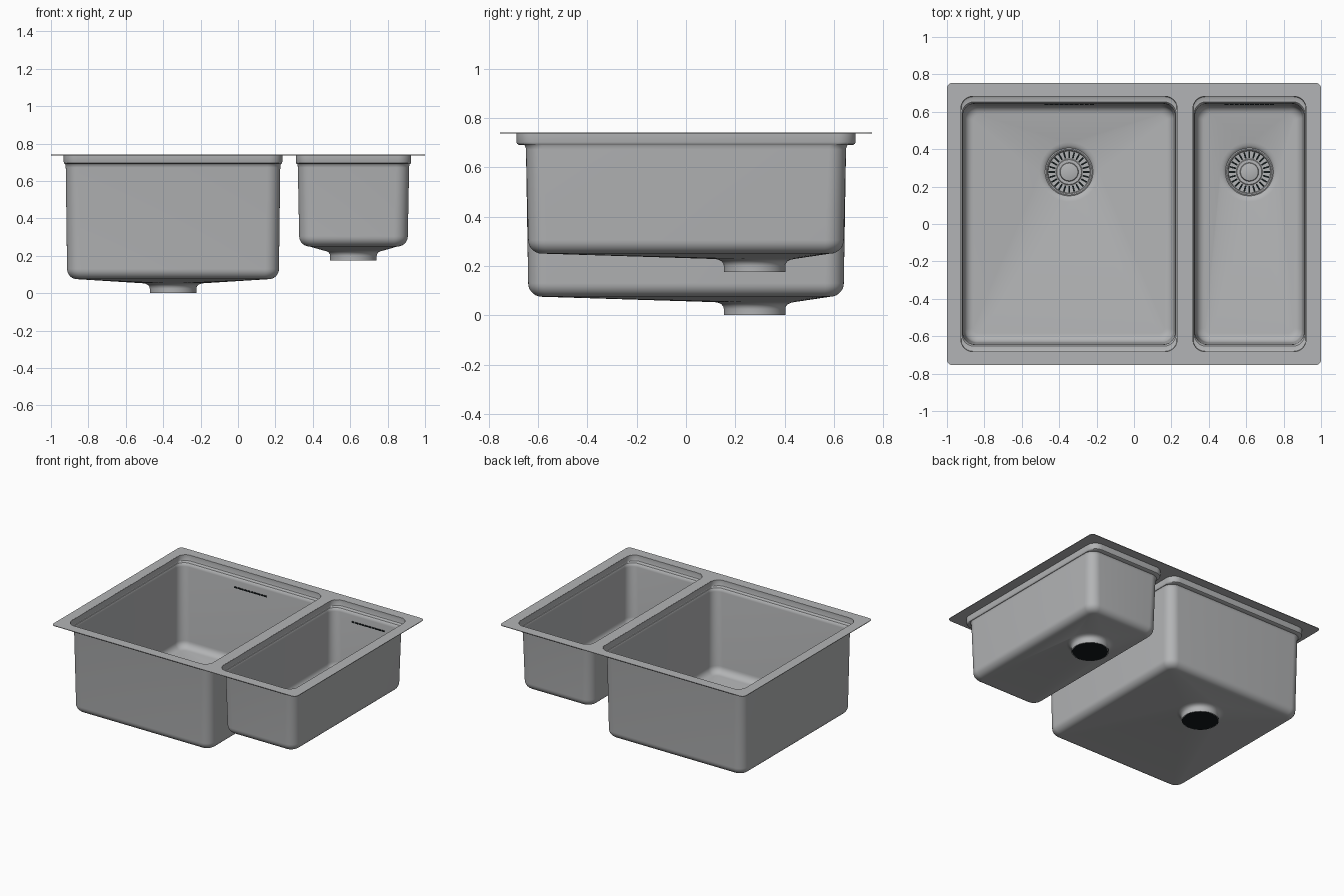
import bpy, bmesh, math
from mathutils import Matrix

if "Cube" in bpy.data.objects:
    bpy.data.objects.remove(bpy.data.objects["Cube"])

TOP = 0.74
THICK = 0.006
N = 9  # segments per rounded corner


def material(name, rgb):
    m = bpy.data.materials.new(name)
    m.diffuse_color = (*rgb, 1)
    m.use_nodes = True
    m.node_tree.nodes["Principled BSDF"].inputs["Base Color"].default_value = m.diffuse_color
    return m


steel = material("brushed steel", (0.45, 0.457, 0.465))
dark = material("dark opening", (0.006, 0.009, 0.01))


def finish(ob, mat, smooth=True):
    ob.data.materials.clear()
    ob.data.materials.append(mat)
    bpy.ops.object.select_all(action='DESELECT')
    ob.select_set(True)
    bpy.context.view_layer.objects.active = ob
    bpy.ops.object.convert(target='MESH')  # applies modifiers
    if smooth:
        bpy.ops.object.shade_smooth_by_angle(angle=math.radians(32))


def mesh_object(name, bm):
    me = bpy.data.meshes.new(name)
    bm.to_mesh(me)
    bm.free()
    ob = bpy.data.objects.new(name, me)
    bpy.context.collection.objects.link(ob)
    return ob


def rounded_rect(x0, x1, y0, y1, r, z):
    pts = []
    corners = [(x1 - r, y1 - r), (x0 + r, y1 - r), (x0 + r, y0 + r), (x1 - r, y0 + r)]
    for k, (cx, cy) in enumerate(corners):
        for j in range(N + 1):
            a = math.pi / 2 * (k + j / N)
            pts.append((cx + r * math.cos(a), cy + r * math.sin(a), z))
    return pts


def circle(cx, cy, r, z, n=4 * (N + 1)):
    # half-step start lines the points up with the rounded rectangle
    return [(cx + r * math.cos(2 * math.pi * (i + 0.5) / n),
             cy + r * math.sin(2 * math.pi * (i + 0.5) / n), z) for i in range(n)]


def loft(rings, cap=False):
    bm = bmesh.new()
    loops = [[bm.verts.new(p) for p in ring] for ring in rings]
    for a, b in zip(loops, loops[1:]):
        n = len(a)
        for i in range(n):
            j = (i + 1) % n
            bm.faces.new((a[i], b[i], b[j], a[j]))
    if cap:
        bm.faces.new(loops[-1])
    return bm


def bowl(name, x0, x1, drain_x, drain_y, base):
    y0, y1 = -0.688, 0.688
    floor = base + 0.075
    # rim collar, ledge and wall: x inset, y inset, corner radius, height
    profile = [(0, 0, 0.07, TOP), (0, 0, 0.07, 0.702), (0.002, 0.003, 0.07, 0.695),
               (0.005, 0.01, 0.07, 0.691), (0.008, 0.032, 0.07, 0.69),
               (0.01, 0.037, 0.07, 0.684), (0.011, 0.039, 0.07, 0.672)]
    # rounded edge between wall and floor
    f = 0.055
    for i in range(8):
        a = math.pi / 2 * i / 7
        s = f * (1 - math.cos(a))
        profile.append((0.018 + s, 0.048 + s, 0.075 - 0.8 * s, floor + f * (1 - math.sin(a))))
    rings = [rounded_rect(x0 + ix, x1 - ix, y0 + iy, y1 - iy, r, z) for ix, iy, r, z in profile]
    # sloping floor flows into the outlet collar
    for r, h in [(0.16, 0.053), (0.146, 0.05), (0.134, 0.044), (0.127, 0.034), (0.125, 0.025), (0.125, 0)]:
        rings.append(circle(drain_x, drain_y, r, base + h))
    ob = mesh_object(name, loft(rings))
    mod = ob.modifiers.new("sheet", 'SOLIDIFY')
    mod.thickness = THICK
    mod.offset = -1
    finish(ob, steel)


def strainer(name, x, y, base):
    # dished basket with a raised centre knob
    prof = [(0.128, 0.046), (0.122, 0.049), (0.116, 0.046), (0.112, 0.038), (0.07, 0.036),
            (0.066, 0.039), (0.05, 0.039), (0.047, 0.046), (0.042, 0.048)]
    ob = mesh_object(name, loft([circle(x, y, r, base + h) for r, h in reversed(prof)]))
    bm = bmesh.new()
    bm.from_mesh(ob.data)
    rim = [v for v in bm.verts if math.hypot(v.co.x - x, v.co.y - y) < 0.0425]
    bm.faces.new(rim)
    bmesh.ops.recalc_face_normals(bm, faces=bm.faces)
    if sum(f.normal.z for f in bm.faces) < 0:
        bmesh.ops.reverse_faces(bm, faces=bm.faces)
    bm.to_mesh(ob.data)
    bm.free()
    finish(ob, steel)

    # ring of radial slots
    bm = bmesh.new()
    for i in range(24):
        m = (Matrix.Translation((x, y, base + 0.0375)) @ Matrix.Rotation(2 * math.pi * i / 24, 4, 'Z')
             @ Matrix.Translation((0.092, 0, 0)) @ Matrix.Diagonal((0.034, 0.009, 0.004, 1)))
        bmesh.ops.create_cube(bm, size=1, matrix=m)
    finish(mesh_object(name + "_slots", bm), dark, False)

    # dark outlet opening underneath
    bm = bmesh.new()
    m = Matrix.Translation((x, y, base + 0.002))
    bmesh.ops.create_cone(bm, cap_ends=True, segments=40, radius1=0.124, radius2=0.124, depth=0.004, matrix=m)
    finish(mesh_object(name + "_outlet", bm), dark, False)


def overflow(name, x):
    # row of short slits high on the back wall
    bm = bmesh.new()
    for i in range(10):
        m = (Matrix.Translation((x + (i - 4.5) * 0.027, 0.641, 0.626))
             @ Matrix.Diagonal((0.021, 0.008, 0.009, 1)))
        bmesh.ops.create_cube(bm, size=1, matrix=m)
    finish(mesh_object(name, bm), dark, False)


# name, left, right, drain x, lowest height
BOWLS = [("large", -0.932, 0.237, -0.347, 0.0), ("small", 0.309, 0.926, 0.617, 0.175)]

# flat flange with two rounded openings
cu = bpy.data.curves.new("flange", 'CURVE')
cu.dimensions = '2D'
cu.fill_mode = 'BOTH'
cu.extrude = 0.002
outlines = [rounded_rect(-1, 1, -0.755, 0.755, 0.03, 0)]
outlines += [rounded_rect(b[1] + 0.004, b[2] - 0.004, -0.684, 0.684, 0.066, 0) for b in BOWLS]
for pts in outlines:
    sp = cu.splines.new('POLY')
    sp.points.add(len(pts) - 1)
    for p, co in zip(sp.points, pts):
        p.co = (*co, 1)
    sp.use_cyclic_u = True
flange = bpy.data.objects.new("flange", cu)
flange.location.z = TOP - 0.0015
bpy.context.collection.objects.link(flange)
finish(flange, steel)

for label, left, right, dx, base in BOWLS:
    bowl(label + "_bowl", left, right, dx, 0.278, base)
    strainer(label + "_strainer", dx, 0.278, base)
    overflow(label + "_overflow", dx)
